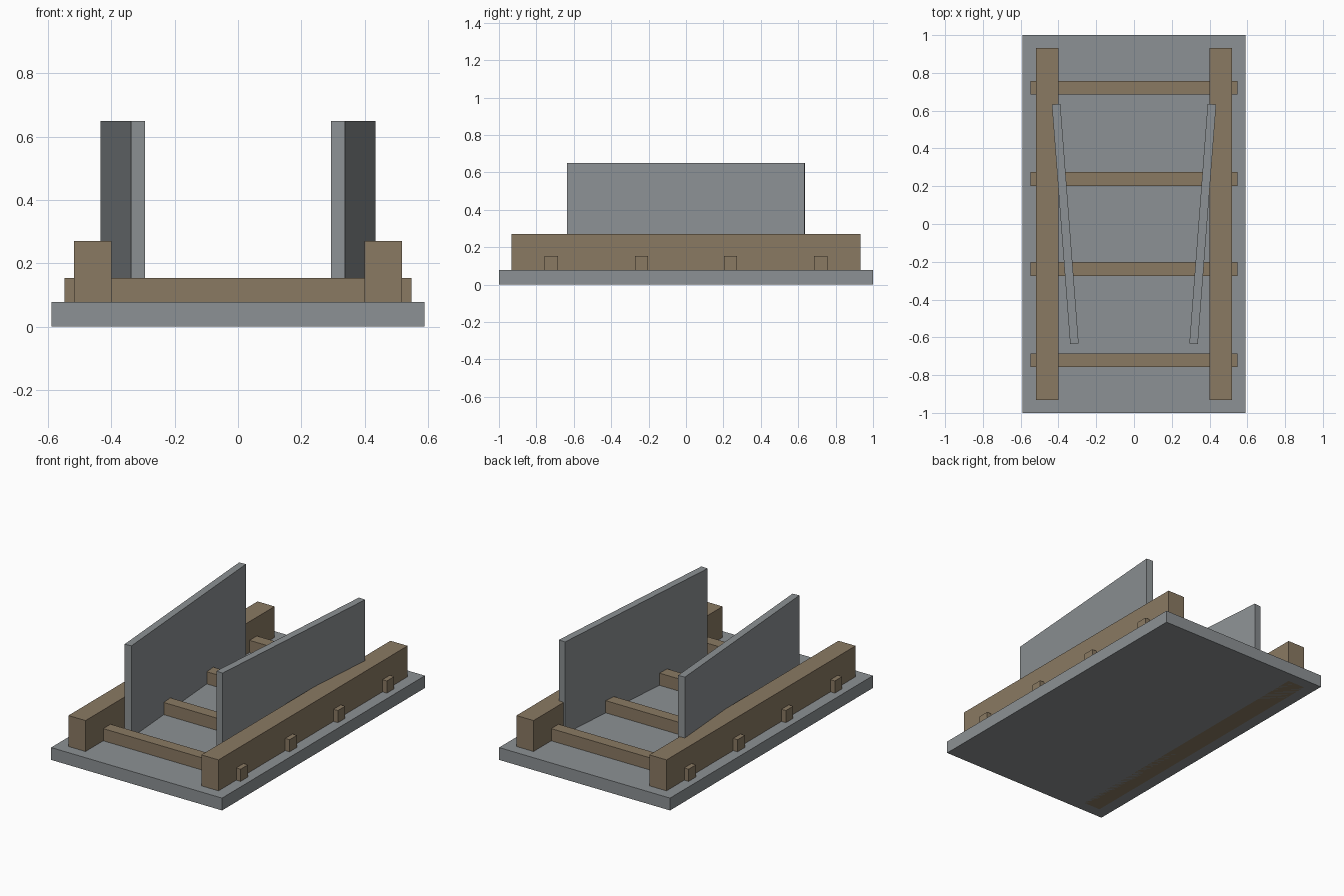
import bpy, math
from mathutils import Matrix, Vector
import bmesh

if "Cube" in bpy.data.objects:
    bpy.data.objects.remove(bpy.data.objects["Cube"])


def material(name, rgb):
    m = bpy.data.materials.new(name)
    m.diffuse_color = (*rgb, 1.0)
    m.use_nodes = True
    m.node_tree.nodes["Principled BSDF"].inputs["Base Color"].default_value = m.diffuse_color
    return m


stone = material("cool_grey", (0.265, 0.285, 0.297))
wood = material("weathered_brown", (0.255, 0.193, 0.123))


def box(name, center, size, mat, turn=0.0):
    """Flat-faced box, optionally turned about the vertical axis."""
    bm = bmesh.new()
    bmesh.ops.create_cube(bm, size=1.0)
    bm.transform(Matrix.Translation(Vector(center))
                 @ Matrix.Rotation(turn, 4, 'Z')
                 @ Matrix.Diagonal((*size, 1.0)))
    me = bpy.data.meshes.new(name)
    bm.to_mesh(me)
    bm.free()
    me.materials.append(mat)
    ob = bpy.data.objects.new(name, me)
    bpy.context.collection.objects.link(ob)
    return ob


BASE_TOP = 0.077

# ground slab
box("base_slab", (0, 0, BASE_TOP / 2), (1.18, 2.0, BASE_TOP), stone)

# long side beams (reaching down through the slab) and splayed upright plates
for side, label in ((-1, "left"), (1, "right")):
    box(label + "_beam", (side * 0.459, 0, 0.135), (0.118, 1.864, 0.27), wood)
    box(label + "_plate", (side * 0.364, 0, 0.361), (0.045, 1.272, 0.578),
        stone, -side * math.radians(4.37))

# cross bars whose ends poke out past the beams
for i, y in enumerate((-0.721, -0.238, 0.238, 0.721)):
    box(f"cross_bar_{i + 1}", (0, y, 0.1125), (1.096, 0.072, 0.081), wood)
